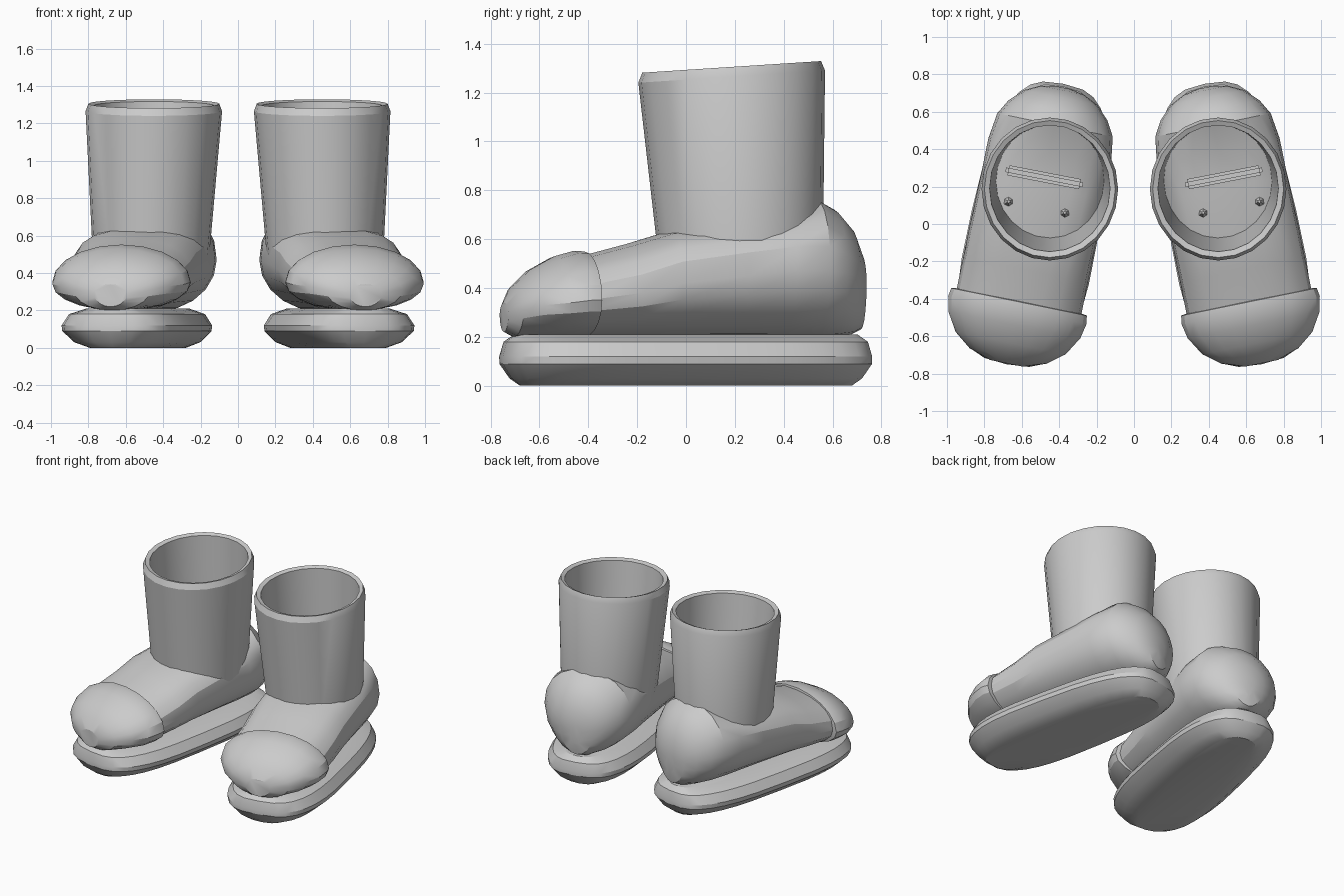
import bpy, bmesh, math
from mathutils import Matrix, Vector

cube = bpy.data.objects.get("Cube")
if cube:
    bpy.data.objects.remove(cube, do_unlink=True)

grey = bpy.data.materials.new("light_grey")
grey.use_nodes = True
COLOUR = (0.6, 0.6, 0.6, 1)
grey.diffuse_color = COLOUR
grey.node_tree.nodes["Principled BSDF"].inputs["Base Color"].default_value = COLOUR

# each foot is turned outward about its own centre
FOOT = Matrix.Translation((0.53, 0, 0)) @ Matrix.Rotation(math.radians(11.5), 4, 'Z')
MIRROR = Matrix.Diagonal((-1, 1, 1, 1))


def power(value, n):
    return math.copysign(abs(value) ** (2 / n), value)


def angles(count):
    return [2 * math.pi * i / count for i in range(count)]


def loft(rings, closed=False):
    """Join rings of points into a skin, capped or closed on itself."""
    bm = bmesh.new()
    loops = [[bm.verts.new(p) for p in ring] for ring in rings]
    pairs = list(zip(loops, loops[1:]))
    if closed:
        pairs.append((loops[-1], loops[0]))
    else:
        bm.faces.new(loops[0])
        bm.faces.new(loops[-1])
    for a, b in pairs:
        for i in range(len(a)):
            j = (i + 1) % len(a)
            bm.faces.new((a[i], a[j], b[j], b[i]))
    return bm


def make_pair(name, bm, matrix):
    """Place a part on the left foot and mirror it to the right."""
    bm.transform(matrix)
    for side in ("left", "right"):
        if side == "right":
            bm.transform(MIRROR)
        bmesh.ops.recalc_face_normals(bm, faces=bm.faces)
        mesh = bpy.data.meshes.new(f"{side}_{name}")
        bm.to_mesh(mesh)
        mesh.materials.append(grey)
        obj = bpy.data.objects.new(mesh.name, mesh)
        bpy.context.collection.objects.link(obj)
        bpy.ops.object.select_all(action='DESELECT')
        obj.select_set(True)
        bpy.context.view_layer.objects.active = obj
        bpy.ops.object.shade_smooth_by_angle(angle=math.radians(25))
    bm.free()


def section(y, half, low, mid, high, n):
    """Rounded upright cross-section, squarer above its widest height."""
    ring = []
    for a in angles(20):
        s = math.sin(a)
        k = n if s > 0 else 2
        rise = (high - mid) if s > 0 else (mid - low)
        ring.append((half * power(math.cos(a), k), y, mid + rise * power(s, k)))
    return ring


# sole: rounded outline stacked in levels
sole = []
for z, sx, sy in ((0, .55, .9), (.03, .8, .95), (.09, .99, 1),
                  (.12, 1, 1), (.18, .88, .98), (.21, .6, .93)):
    ring = []
    for a in angles(32):
        y = .765 * sy * power(math.sin(a), 3)
        ring.append(((.345 - .025 * y) * sx * power(math.cos(a), 3), y, z))
    sole.append(ring)
make_pair("sole", loft(sole), FOOT)

# foot body with round heel: y, half width, low, widest, high, squareness
body = [section(*s) for s in (
    (-.48, .34, .2, .35, .52, 2.2),
    (-.25, .34, .2, .38, .58, 2.4),
    (-.08, .34, .2, .42, .63, 2.7),
    (.2, .335, .2, .45, .66, 3),
    (.4, .335, .2, .47, .70, 2.8),
    (.54, .315, .2, .47, .765, 2.2),
    (.62, .27, .2, .46, .72, 2),
    (.69, .2, .21, .44, .64, 2),
    (.73, .12, .23, .42, .54, 2),
    (.745, .04, .3, .4, .45, 2))]
make_pair("foot_body", loft(body), FOOT)

# toe cap with a raised back rim
cap = [section(y, half, low, mid, high, 2) for y, half, low, mid, high in (
    (-.42, .345, .21, .35, .53),
    (-.425, .37, .2, .35, .55),
    (-.47, .377, .2, .35, .552),
    (-.55, .36, .2, .34, .53),
    (-.65, .3, .2, .33, .475),
    (-.72, .21, .2, .31, .41),
    (-.76, .09, .22, .29, .34))]
make_pair("toe_cap", loft(cap), FOOT)

# hollow shaft: x, y centre, x, y radius, height, tilt toward the back
shaft = []
for cx, cy, rx, ry, z, tilt in (
        (.465, .225, .312, .335, .5, 0),
        (.45, .187, .365, .382, 1.265, .065),
        (.45, .187, .35, .366, 1.305, .065),
        (.45, .19, .322, .338, 1.295, .065),
        (.447, .235, .285, .295, .5, 0)):
    shaft.append([(cx + rx * math.cos(a), cy + ry * math.sin(a),
                   z + tilt * ry * math.sin(a)) for a in angles(24)])
make_pair("shaft", loft(shaft, closed=True), Matrix())

# small bar lying inside the shaft
bar = bmesh.new()
bmesh.ops.create_cube(bar, size=1, matrix=Matrix.Diagonal((.42, .055, .05, 1)))
bmesh.ops.bevel(bar, geom=bar.edges[:], offset=.015, segments=2, affect='EDGES')
make_pair("inner_bar", bar,
          Matrix.Translation((.48, .25, .675)) @ Matrix.Rotation(math.radians(11), 4, 'Z'))

# two little studs in front of the bar
for name, x, y in (("inner_stud", .37, .06), ("outer_stud", .67, .12)):
    stud = bmesh.new()
    bmesh.ops.create_cone(stud, cap_ends=True, segments=6,
                          radius1=.03, radius2=.008, depth=.05)
    make_pair(name, stud, Matrix.Translation((x, y, .65)))
